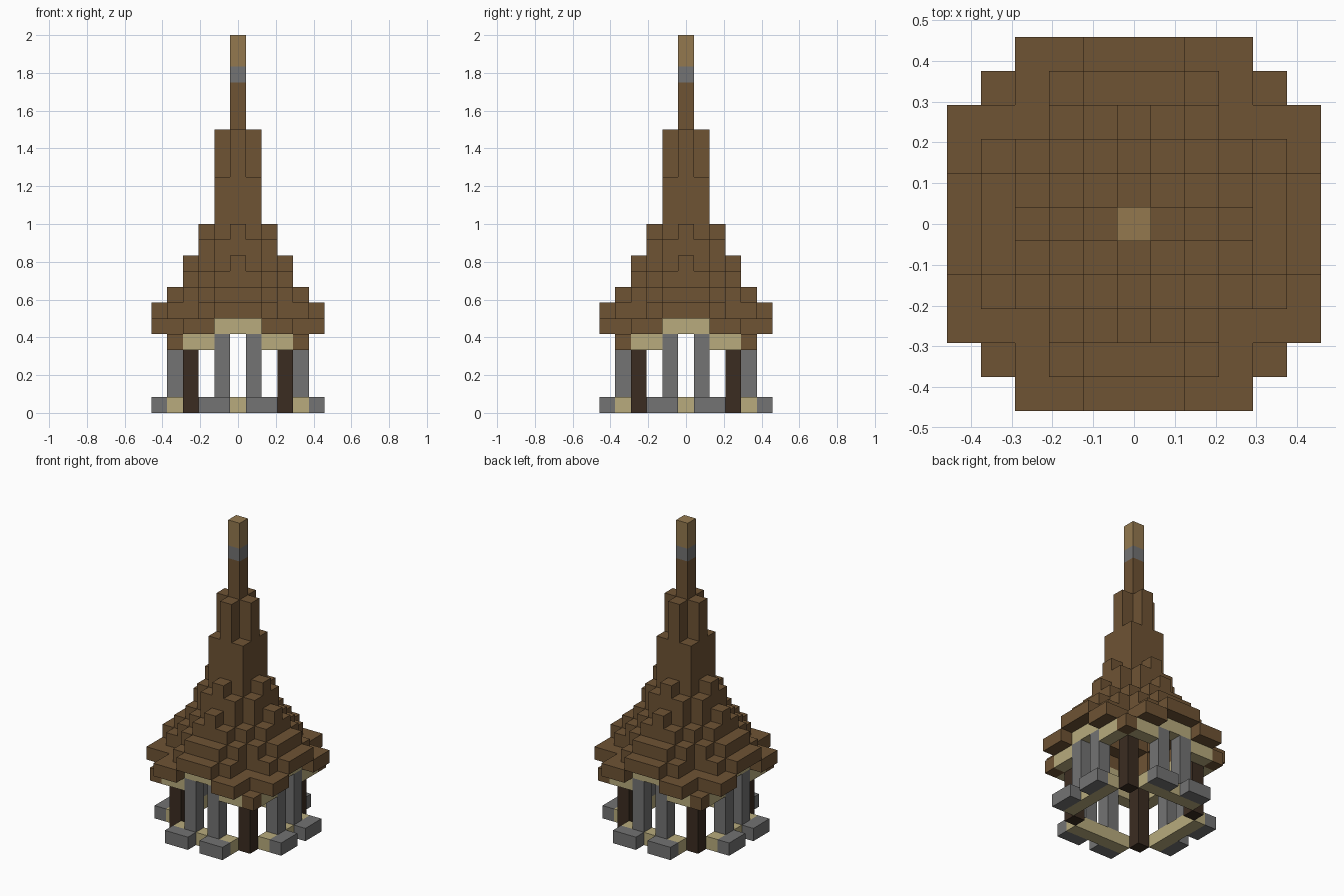
import bpy
import bmesh
from mathutils import Matrix, Vector

if "Cube" in bpy.data.objects:
    bpy.data.objects.remove(bpy.data.objects["Cube"], do_unlink=True)

U = 2 / 24  # one block


def material(name, rgb):
    lin = [((c / 255 + 0.055) / 1.055) ** 2.4 for c in rgb]
    m = bpy.data.materials.new(name)
    m.use_nodes = True
    m.diffuse_color = (*lin, 1)
    m.node_tree.nodes["Principled BSDF"].inputs["Base Color"].default_value = (*lin, 1)
    return m


brown = material("roof brown", (110, 83, 52))
tan = material("light wood", (148, 121, 79))
grey = material("stone grey", (115, 115, 115))
cream = material("pale wood", (184, 171, 125))
dark = material("dark timber", (59, 44, 33))


def block(x0, x1, y0, y1, z0, z1):
    """All grid cells in an inclusive range."""
    return {(x, y, z) for x in range(x0, x1 + 1)
            for y in range(y0, y1 + 1) for z in range(z0, z1 + 1)}


def four_ways(cells):
    """Repeat cells on all four sides, mirrored."""
    out = set()
    for x, y, z in cells:
        for a, b in ((x, y), (y, x)):
            out |= {(sx * a, sy * b, z) for sx in (1, -1) for sy in (1, -1)}
    return out


def build(name, cells, mat):
    """Make one mesh from the outer skin of a set of cells."""
    bm = bmesh.new()
    for cell in cells:
        centre = Vector(cell) + Vector((0, 0, 0.5))
        for axis in range(3):
            for sign in (1, -1):
                n = Vector((0, 0, 0))
                n[axis] = sign
                if tuple(int(c) for c in Vector(cell) + n) in cells:
                    continue
                u, v = Vector((0, 0, 0)), Vector((0, 0, 0))
                u[(axis + 1) % 3] = 0.5
                v[(axis + 2) % 3] = 0.5 * sign
                mid = centre + n / 2
                bm.faces.new([bm.verts.new(mid + p)
                              for p in (-u - v, u - v, u + v, v - u)])
    bmesh.ops.remove_doubles(bm, verts=bm.verts, dist=0.001)
    bm.transform(Matrix.Scale(U, 4))
    me = bpy.data.meshes.new(name)
    bm.to_mesh(me)
    bm.free()
    me.materials.append(mat)
    ob = bpy.data.objects.new(name, me)
    bpy.context.collection.objects.link(ob)
    return ob


# Base: sill beams with stone steps outside them
build("floor_beams", four_ways(block(0, 2, 4, 4, 0, 0)), cream)
build("stone_steps", four_ways(block(1, 2, 5, 5, 0, 0)), grey)

# Supports: stone pillars beside each opening, timber corner posts
build("stone_pillars", four_ways(block(1, 1, 4, 4, 1, 4)), grey)
build("corner_posts", four_ways(block(3, 3, 3, 3, 0, 4)), dark)

# Arched lintels
build("lintels", four_ways(block(2, 3, 4, 4, 4, 4) | block(0, 1, 4, 4, 5, 5)), cream)

# Stepped roof shell: top block of each column, by ring and offset from the middle
ROOF = {1: (17, 14), 2: (11, 10, 8), 3: (9, 8, 7, 5),
        4: (7, 7, 6, 5, 4), 5: (6, 6, 5, 5)}
tops = {(0, 0): 20}
for ring, row in ROOF.items():
    for offset, top in enumerate(row):
        tops[offset, ring] = tops[ring, offset] = top

shell = set()
for (x, y), top in tops.items():
    near = [tops[p] for p in ((x + 1, y), (x, y + 1)) if p in tops]
    # outer eaves are one block thick, the rest reaches down to its neighbours
    low = top if max(x, y) == 5 or (x, y) == (4, 4) else min(near + [top])
    shell |= block(x, x, y, y, low, top)
shell -= block(0, 4, 0, 4, 0, 4) - block(4, 4, 4, 4, 4, 4)
build("roof", four_ways(shell), brown)

# Spire finial
build("spire_band", block(0, 0, 0, 0, 21, 21), grey)
build("spire_tip", block(0, 0, 0, 0, 22, 23), tan)
